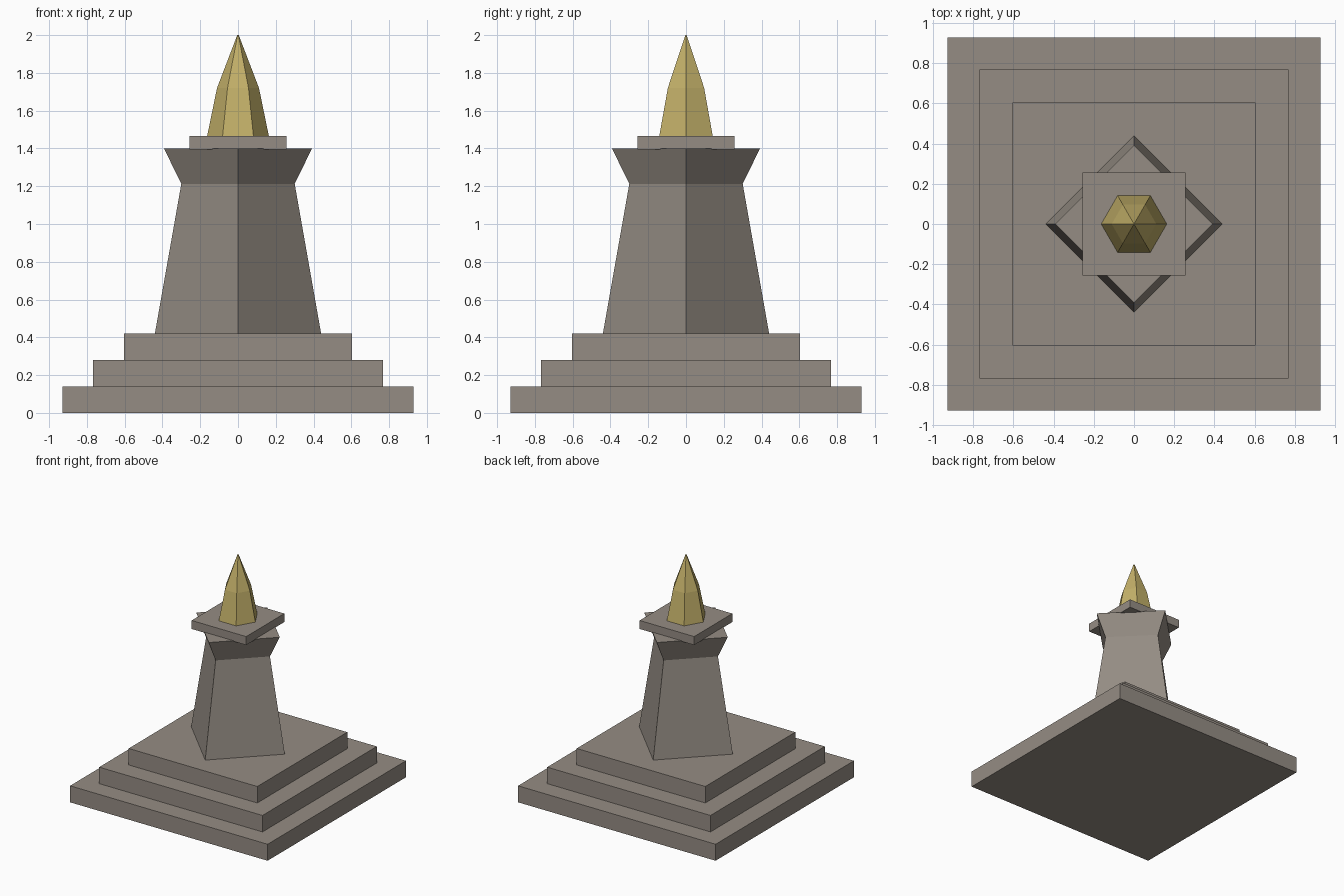
import bpy, bmesh, math

if "Cube" in bpy.data.objects:
    bpy.data.objects.remove(bpy.data.objects["Cube"])


def material(name, rgb):
    m = bpy.data.materials.new(name)
    m.diffuse_color = (*rgb, 1)
    m.use_nodes = True
    m.node_tree.nodes["Principled BSDF"].inputs["Base Color"].default_value = m.diffuse_color
    return m


stone = material("warm_grey_stone", (0.30, 0.265, 0.23))
gold = material("dull_gold", (0.54, 0.43, 0.14))


def stack(name, sides, turn, rings, mat):
    """Closed solid from regular polygon rings given as (radius, z)."""
    bm = bmesh.new()
    loops = []
    for r, z in rings:
        angles = [math.radians(turn) + math.tau * i / sides for i in range(sides)]
        loops.append([bm.verts.new((r * math.cos(a), r * math.sin(a), z)) for a in angles])
    for low, high in zip(loops, loops[1:]):
        for i in range(sides):
            j = (i + 1) % sides
            bm.faces.new((low[i], low[j], high[j], high[i]))
    bm.faces.new(loops[0][::-1])
    bm.faces.new(loops[-1])
    mesh = bpy.data.meshes.new(name)
    bm.to_mesh(mesh)
    bm.free()
    mesh.materials.append(mat)
    obj = bpy.data.objects.new(name, mesh)
    bpy.context.collection.objects.link(obj)


def square_block(name, half, z0, z1):
    r = half * math.sqrt(2)
    stack(name, 4, 45, [(r, z0), (r, z1)], stone)


# Three stepped plinth blocks
for i, half in enumerate((0.928, 0.767, 0.604)):
    square_block(f"plinth_step_{i + 1}", half, 0.14 * i, 0.14 * (i + 1))

# Tapered shaft and flared capital, corners facing the sides
stack("shaft", 4, 0, [(0.44, 0.42), (0.30, 1.213)], stone)
stack("capital", 4, 0, [(0.30, 1.213), (0.392, 1.40)], stone)

# Square slab under the finial
square_block("top_slab", 0.256, 1.395, 1.467)

# Six-sided golden finial
stack("finial", 6, 0, [(0.163, 1.467), (0.111, 1.72), (0.004, 2.0)], gold)
